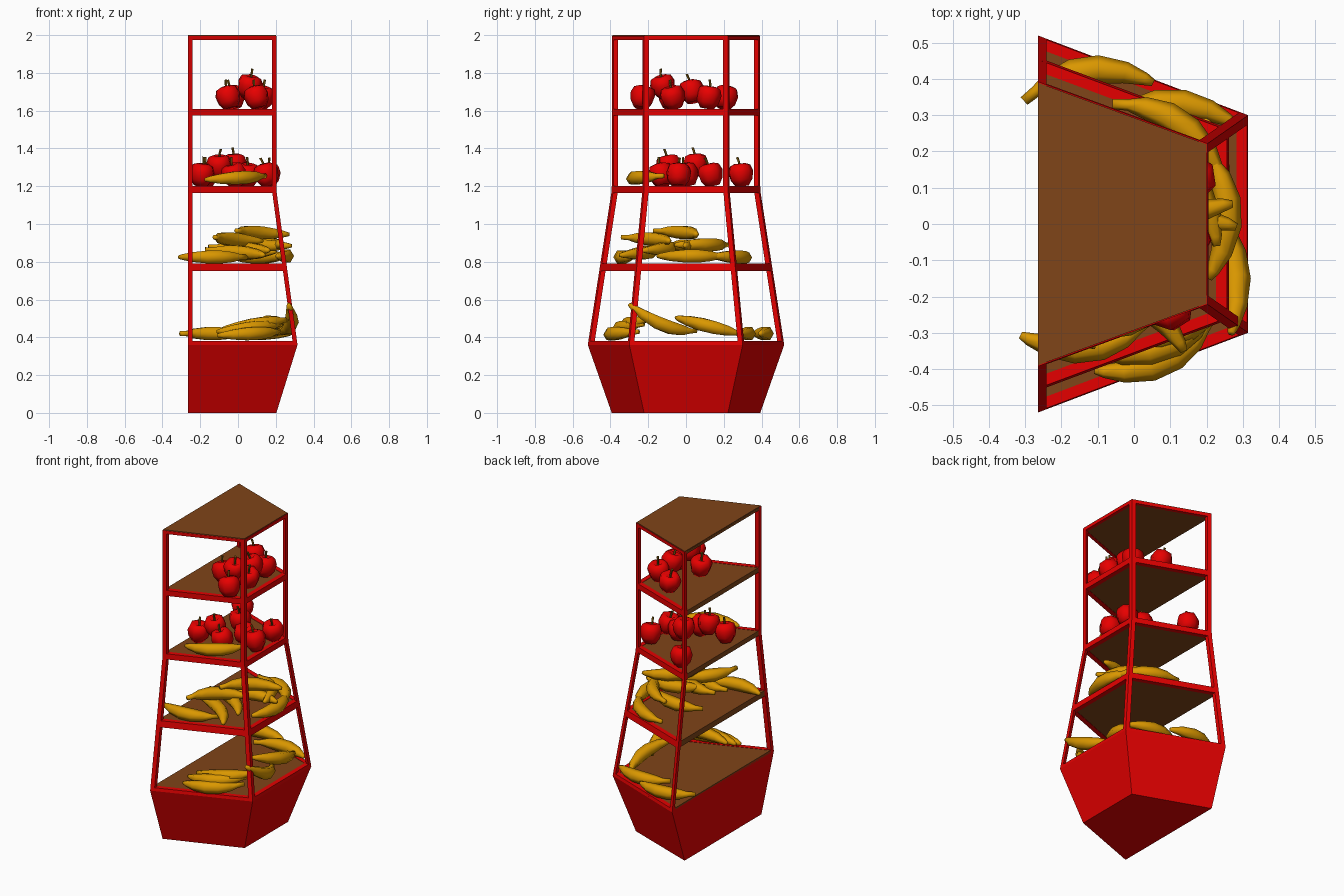
import bpy, bmesh, math, random
from mathutils import Vector, Matrix

if "Cube" in bpy.data.objects:
    bpy.data.objects.remove(bpy.data.objects["Cube"])

random.seed(4)
XB = -0.265  # flat back plane of the stand


def mat(name, col):
    m = bpy.data.materials.new(name)
    m.diffuse_color = (*col, 1)
    m.use_nodes = True
    m.node_tree.nodes["Principled BSDF"].inputs["Base Color"].default_value = m.diffuse_color
    return m


RED = mat("frame red", (0.78, 0.0, 0.0))
BROWN = mat("shelf brown", (0.215, 0.058, 0.009))
APPLE = mat("apple red", (0.88, 0.0, 0.0))
YELLOW = mat("banana yellow", (0.70, 0.31, 0.0))
STEM = mat("stem brown", (0.22, 0.11, 0.006))


def loft(name, rings, material, smooth=False):
    """Join rings of 3D points with quads and cap both ends."""
    bm = bmesh.new()
    vs = [[bm.verts.new(p) for p in r] for r in rings]
    n = len(rings[0])
    for a, b in zip(vs, vs[1:]):
        for i in range(n):
            j = (i + 1) % n
            bm.faces.new((a[i], a[j], b[j], b[i]))
    bm.faces.new(vs[0][::-1])
    bm.faces.new(vs[-1])
    bmesh.ops.recalc_face_normals(bm, faces=bm.faces)
    for f in bm.faces:
        f.smooth = smooth
    me = bpy.data.meshes.new(name)
    bm.to_mesh(me)
    bm.free()
    me.materials.append(material)
    ob = bpy.data.objects.new(name, me)
    bpy.context.collection.objects.link(ob)
    return ob


# Stand outline: narrow at the foot and the top, widest at the bin edge
NARROW, WIDE = Vector((.203, .393, .222)), Vector((.315, .52, .30))  # front x, back half width, front half width
BIN_Z, NECK_Z, TOP_Z = .36, 1.18, 2.0


def outline(z, w=0.0):
    """Trapezoid at height z, inset by w on the three sides but not the back."""
    t = z / BIN_Z if z < BIN_Z else max(0, (NECK_Z - z) / (NECK_Z - BIN_Z))
    xf, yb, yf = NARROW.lerp(WIDE, t)
    m = (yb - yf) / (xf - XB)
    s = w * math.sqrt(1 + m * m)
    yi = yb - m * (xf - w - XB) - s
    pts = [(XB, -yb + s), (xf - w, -yi), (xf - w, yi), (XB, yb - s)]
    return [Vector((x, y, z)) for x, y in pts]


# Flared base bin
loft("base", [outline(z) for z in (0, BIN_Z, BIN_Z + .01)], RED)


# Shelves: brown panel with a red rim on three sides
def shelf(name, z0, z1, w=.03):
    loft(name + "_rim", [outline(z) + outline(z, w)[::-1] for z in (z0, z1)], RED)
    loft(name + "_panel", [outline(z, w) for z in (z0 + .002, z1 - .002)], BROWN)


shelf("base_top", BIN_Z, .38)
shelf("lower_shelf", .75, .79)
shelf("middle_shelf", 1.165, 1.2)
shelf("upper_shelf", 1.575, 1.61)
shelf("roof", 1.975, 1.995, .02)
loft("roof_cover", [outline(z, .003) for z in (1.994, TOP_Z)], BROWN)

# Corner posts following the taper
for k in range(4):
    rings = []
    for z in (BIN_Z, NECK_Z, TOP_Z - .004):
        o = outline(z)
        c = o[k]
        d1 = (o[(k + 1) % 4] - c).normalized() * .025
        d2 = (o[k - 1] - c).normalized() * .025
        rings.append([c, c + d1, c + d1 + d2, c + d2])
    loft(f"corner_post_{k + 1}", rings, RED)


# Apple: lathed body with a short bent stem
def apple(name, pos):
    prof = [(.012, -.050), (.036, -.060), (.060, -.025), (.068, .018), (.056, .050), (.030, .060), (.008, .042)]
    rot = Matrix.Translation(pos)
    for axis, amount in (('X', .3), ('Y', .3), ('Z', 3)):
        rot = rot @ Matrix.Rotation(random.uniform(-amount, amount), 4, axis)

    def ring(r, h, n, dx=0):
        return [rot @ Vector((dx + r * math.cos(a), r * math.sin(a), h))
                for a in (2 * math.pi * j / n for j in range(n))]
    loft(name, [ring(r, h, 7) for r, h in prof], APPLE, True)
    loft(name + "_stem", [ring(.006 + .4 * d * d, .04 + d, 5, 3.5 * d * d) for d in (0, .03, .055)], STEM)


def apple_pile(name, z, spots):
    """Apples rest on the shelf, or on any apple already placed beneath them."""
    placed = []
    for i, (x, y) in enumerate(spots, 1):
        h = z + .06
        for p in placed:
            gap = .1 ** 2 - (p.x - x) ** 2 - (p.y - y) ** 2
            if gap > 0:
                h = max(h, p.z + math.sqrt(gap))
        placed.append(Vector((x, y, h)))
        apple(f"{name}_{i}", placed[-1])


apple_pile("upper_apple", 1.61, [(-.05, -.08), (.10, -.23), (.125, -.07), (.11, .12), (-.03, .21),
                                 (.06, -.12), (.08, .03)])
apple_pile("middle_apple", 1.2, [(-.19, -.13), (-.02, -.13), (-.17, .29), (.15, -.04), (.16, .13),
                                 (.05, 0), (-.10, -.09), (-.02, .05)])


# Banana: tapered bent tube, bulging to the left of its heading; steep ones also sag
def banana(name, mid, heading, rise, length=.36, bow=.06):
    a = math.radians(heading)
    along = Vector((math.cos(a), math.sin(a), rise / length))
    side = Vector((-math.sin(a), math.cos(a), -25 * max(0, rise - .1))).normalized()
    rings = []
    for t, r in [(0, .014), (.10, .016), (.22, .030), (.40, .039), (.60, .039), (.80, .030), (.94, .018), (1, .010)]:
        s = 2 * t - 1
        p = mid + along * (s * length / 2) + side * bow * (.4 - s * s)
        d = (along * length / 2 - side * bow * 2 * s).normalized()
        u = d.cross(Vector((0, 0, 1))).normalized()
        v = u.cross(d)
        rings.append([p + (u * math.cos(q) + v * math.sin(q)) * r
                      for q in (math.pi / 3 * j for j in range(6))])
    loft(name, rings, YELLOW, True)


def banana_pile(name, z, spots):
    for i, (x, y, lift, heading, rise) in enumerate(spots, 1):
        banana(f"{name}_{i}", Vector((x, y, z + lift)), heading, rise)


# Each banana: x, y, lift above the shelf, heading in degrees, rise end to end
banana_pile("middle_banana", 1.2, [(0, -.235, .045, 208, -.02)])
banana_pile("lower_banana", .79, [
    (-.13, -.32, .035, 187, 0), (.235, .03, .04, -88, 0), (0, -.23, .06, -30, -.03),
    (.02, -.12, .08, -27, -.02), (-.02, -.19, .13, 45, -.02), (.11, -.03, .165, 39, -.02),
    (.02, .09, .05, 0, .03), (.11, .26, .035, -34, .01), (.14, .10, .10, -50, 0),
    (.10, -.02, .095, 15, 0)])
banana_pile("base_banana", .38, [
    (-.13, .40, .04, 8, 0), (.10, .31, .04, 0, 0), (.20, .12, .08, -98, .09),
    (.262, -.12, .10, -80, .14), (.07, -.36, .04, 205, -.02),
    (.07, -.32, .07, 200, -.04), (.10, -.28, .09, 198, -.05)])
